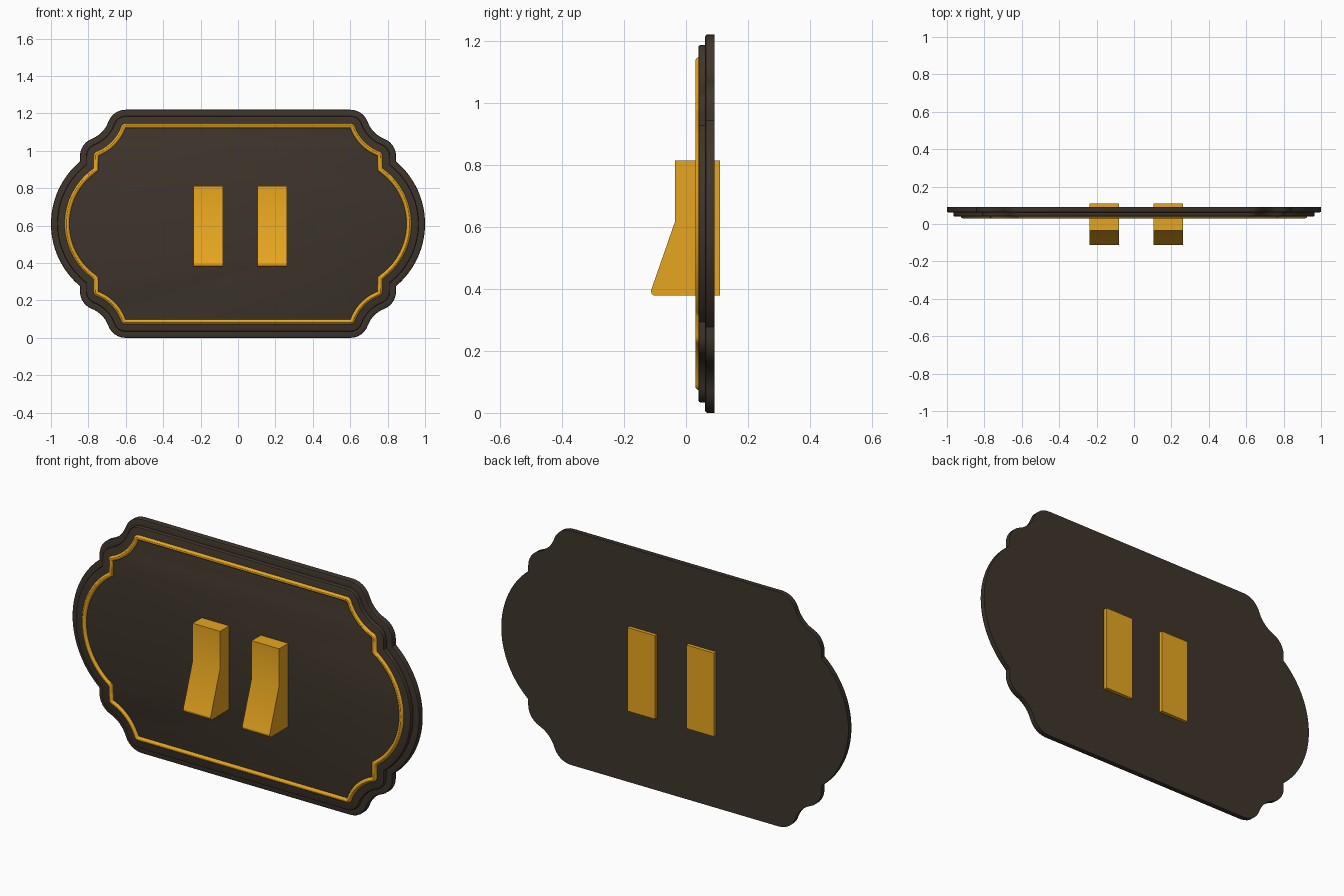
import bpy, bmesh
from math import sin, cos, atan2, radians, sqrt, asin, pi

if "Cube" in bpy.data.objects:
    bpy.data.objects.remove(bpy.data.objects["Cube"])

def material(name, color):
    m = bpy.data.materials.new(name)
    m.diffuse_color = color
    m.use_nodes = True
    m.node_tree.nodes["Principled BSDF"].inputs["Base Color"].default_value = m.diffuse_color
    return m

brown = material("dark_brown", (0.048, 0.035, 0.024, 1))
gold = material("gold", (0.80, 0.38, 0.014, 1))

def finish(bm, name, mat):
    bmesh.ops.remove_doubles(bm, verts=bm.verts, dist=0.0001)
    bmesh.ops.recalc_face_normals(bm, faces=bm.faces)
    me = bpy.data.meshes.new(name)
    bm.to_mesh(me)
    bm.free()
    me.materials.append(mat)
    ob = bpy.data.objects.new(name, me)
    bpy.context.collection.objects.link(ob)
    bpy.ops.object.select_all(action='DESELECT')
    ob.select_set(True)
    bpy.context.view_layer.objects.active = ob
    bpy.ops.object.shade_smooth_by_angle(angle=radians(30))
    return ob

def arc(cx, cz, r, a0, a1, n):
    return [(cx + r * cos(a0 + (a1 - a0) * i / n),
             cz + r * sin(a0 + (a1 - a0) * i / n)) for i in range(n + 1)]

# Plaque outline, offset outward by d from the inner edge of the trim
# (z here is measured from the plaque's mid height)
MID = 0.61

def outline(d):
    p1x, p1z = 0.60, 0.51
    cx, cz = 0.835, 0.595
    p2x = 0.745
    R = sqrt((cx - p1x) ** 2 + (cz - p1z) ** 2)
    p2z = cz - sqrt(R * R - (cx - p2x) ** 2)
    a1 = atan2(cz - p1z, cx - p1x)
    a2 = atan2(cz - p2z, cx - p2x)
    sx, r = 0.565, 0.335 + d
    q = arc(p1x, p1z, d, pi / 2, a1, 6)                  # top corner
    q += arc(cx, cz, R - d, a1 + pi, a2 + pi, 10)[1:]    # concave scoop
    q += arc(p2x, p2z, d, a2, 0, 6)[1:]                  # shoulder
    a3 = asin(sqrt(r * r - (p2x + d - sx) ** 2) / r)
    q += arc(sx, 0, r, a3, 0, 16)                        # side bow
    right = q + [(x, -z) for x, z in reversed(q[:-1])]
    return right + [(-x, z) for x, z in reversed(right)]

def loft(name, section, mat, closed):
    bm = bmesh.new()
    rings = [[bm.verts.new((x, y, z + MID)) for x, z in outline(d)]
             for d, y in section]
    pairs = list(zip(rings, rings[1:]))
    if closed:
        pairs.append((rings[-1], rings[0]))
    for a, b in pairs:
        n = len(a)
        for i in range(n):
            j = (i + 1) % n
            bm.faces.new((a[i], a[j], b[j], b[i]))
    if not closed:
        bm.faces.new(rings[0])
        bm.faces.new(rings[-1])
    return finish(bm, name, mat)

# Stepped backing plate
loft("wall_plate", [(0.10, 0.092), (0.10, 0.068), (0.098, 0.064), (0.094, 0.062),
                    (0.066, 0.062), (0.066, 0.046), (0.064, 0.042), (0.060, 0.040)],
     brown, False)

# Raised trim line
loft("gold_trim", [(0.0, 0.043), (0.004, 0.034), (0.010, 0.030), (0.017, 0.030),
                   (0.023, 0.034), (0.029, 0.043)], gold, True)

# Two lever pegs passing through the plate
PROFILE = [(0.11, 0.378), (0.11, 0.813), (-0.035, 0.813), (-0.035, 0.618),
           (-0.113, 0.394), (-0.111, 0.384), (-0.103, 0.378)]
for name, x0 in (("left_lever", -0.237), ("right_lever", 0.103)):
    bm = bmesh.new()
    face = bm.faces.new([bm.verts.new((x0, y, z)) for y, z in PROFILE])
    ext = bmesh.ops.extrude_face_region(bm, geom=[face], use_keep_orig=True)
    for v in ext["geom"]:
        if isinstance(v, bmesh.types.BMVert):
            v.co.x += 0.158
    finish(bm, name, gold)
